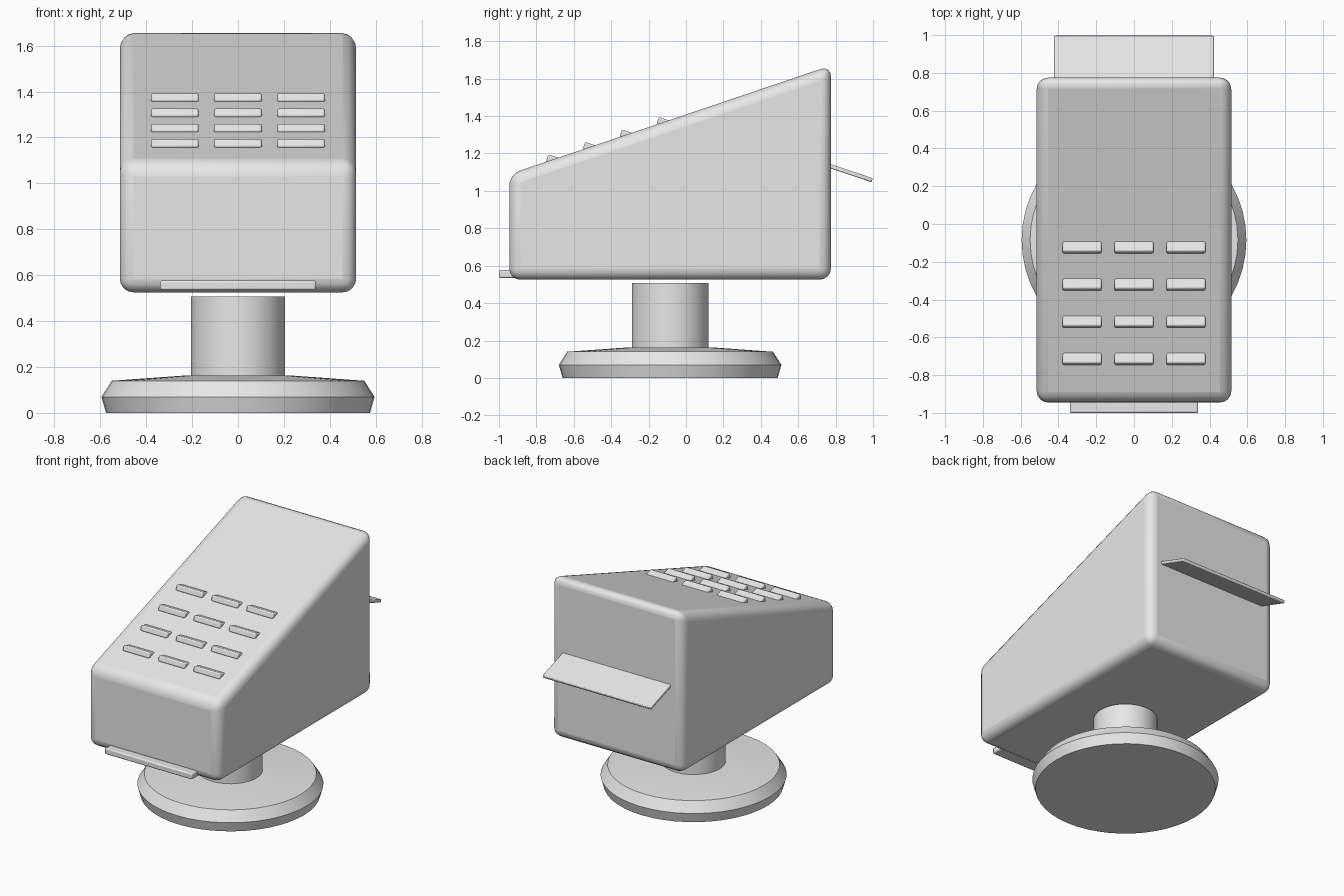
import bpy, bmesh, math
from mathutils import Matrix, Vector

cube = bpy.data.objects.get("Cube")
if cube:
    bpy.data.objects.remove(cube, do_unlink=True)

grey = bpy.data.materials.new("light_grey")
grey.use_nodes = True
COLOR = (0.8, 0.8, 0.8, 1)
grey.diffuse_color = COLOR
grey.node_tree.nodes["Principled BSDF"].inputs["Base Color"].default_value = COLOR

SLOPE = 0.338                      # rise of the sloped top per unit of depth
TILT = math.atan(SLOPE)


def finish(bm, name, bevel=0, segments=2):
    """Turn a bmesh into a grey, bevelled, smooth-by-angle object."""
    bmesh.ops.recalc_face_normals(bm, faces=bm.faces)
    mesh = bpy.data.meshes.new(name)
    bm.to_mesh(mesh)
    bm.free()
    mesh.materials.append(grey)
    obj = bpy.data.objects.new(name, mesh)
    bpy.context.collection.objects.link(obj)
    if bevel:
        mod = obj.modifiers.new("rounded_edges", 'BEVEL')
        mod.width, mod.segments = bevel, segments
        mod.limit_method = 'NONE'
    bpy.ops.object.select_all(action='DESELECT')
    obj.select_set(True)
    bpy.context.view_layer.objects.active = obj
    bpy.ops.object.shade_smooth_by_angle(angle=math.radians(32))
    return obj


def box(name, size, centre, tilt=0, bevel=0.008):
    bm = bmesh.new()
    bmesh.ops.create_cube(bm, size=1)
    bmesh.ops.scale(bm, vec=size, verts=bm.verts)
    obj = finish(bm, name, bevel)
    obj.matrix_world = Matrix.Translation(centre) @ Matrix.Rotation(tilt, 4, 'X')
    return obj


def lathe(name, profile, y, sides=48):
    """Spin (radius, height) points about a vertical axis, closed at both ends."""
    bm = bmesh.new()
    rings = []
    for r, z in profile:
        angles = [2 * math.pi * i / sides for i in range(sides)]
        rings.append([bm.verts.new((r * math.cos(a), y + r * math.sin(a), z)) for a in angles])
    for low, high in zip(rings, rings[1:]):
        for i in range(sides):
            j = (i + 1) % sides
            bm.faces.new((low[i], low[j], high[j], high[i]))
    bm.faces.new(rings[0])
    bm.faces.new(rings[-1])
    return finish(bm, name)


# Wedge-shaped housing: side profile extruded across the width
FRONT, BACK, BOTTOM, FRONT_TOP = -0.945, 0.775, 0.525, 1.089
bm = bmesh.new()
profile = [(FRONT, BOTTOM), (BACK, BOTTOM),
           (BACK, FRONT_TOP + SLOPE * (BACK - FRONT)), (FRONT, FRONT_TOP)]
side = bm.faces.new([bm.verts.new((-0.515, y, z)) for y, z in profile])
ext = bmesh.ops.extrude_face_region(bm, geom=[side])
new_verts = [g for g in ext["geom"] if isinstance(g, bmesh.types.BMVert)]
bmesh.ops.translate(bm, vec=(1.03, 0, 0), verts=new_verts)
if side.is_valid and len(bm.faces) < 6:
    bm.faces.new(list(reversed(side.verts)))
finish(bm, "housing", 0.06, 4)

# Round foot and the column above it
AXIS_Y = -0.085
lathe("base", [(0.575, 0), (0.595, 0.07), (0.55, 0.14), (0.23, 0.163)], AXIS_Y)
lathe("column", [(0.205, 0.12), (0.205, 0.507)], AXIS_Y)

# Louvres on the sloped top, tilted against the slope
for row in range(4):
    for col in (-1, 0, 1):
        dy = -0.197 * row
        box(f"louvre_{row + 1}_{col + 2}", (0.207, 0.1, 0.04),
            Vector((0.275 * col, -0.104 + dy, 1.36 + SLOPE * dy)), -TILT)

# Lip under the front face and sloping shelf on the back
box("front_lip", (0.68, 0.12, 0.042), Vector((0, -0.94, 0.556)))
box("back_shelf", (0.845, 0.3, 0.022), Vector((0, 0.853, 1.105)), -TILT, 0.006)
